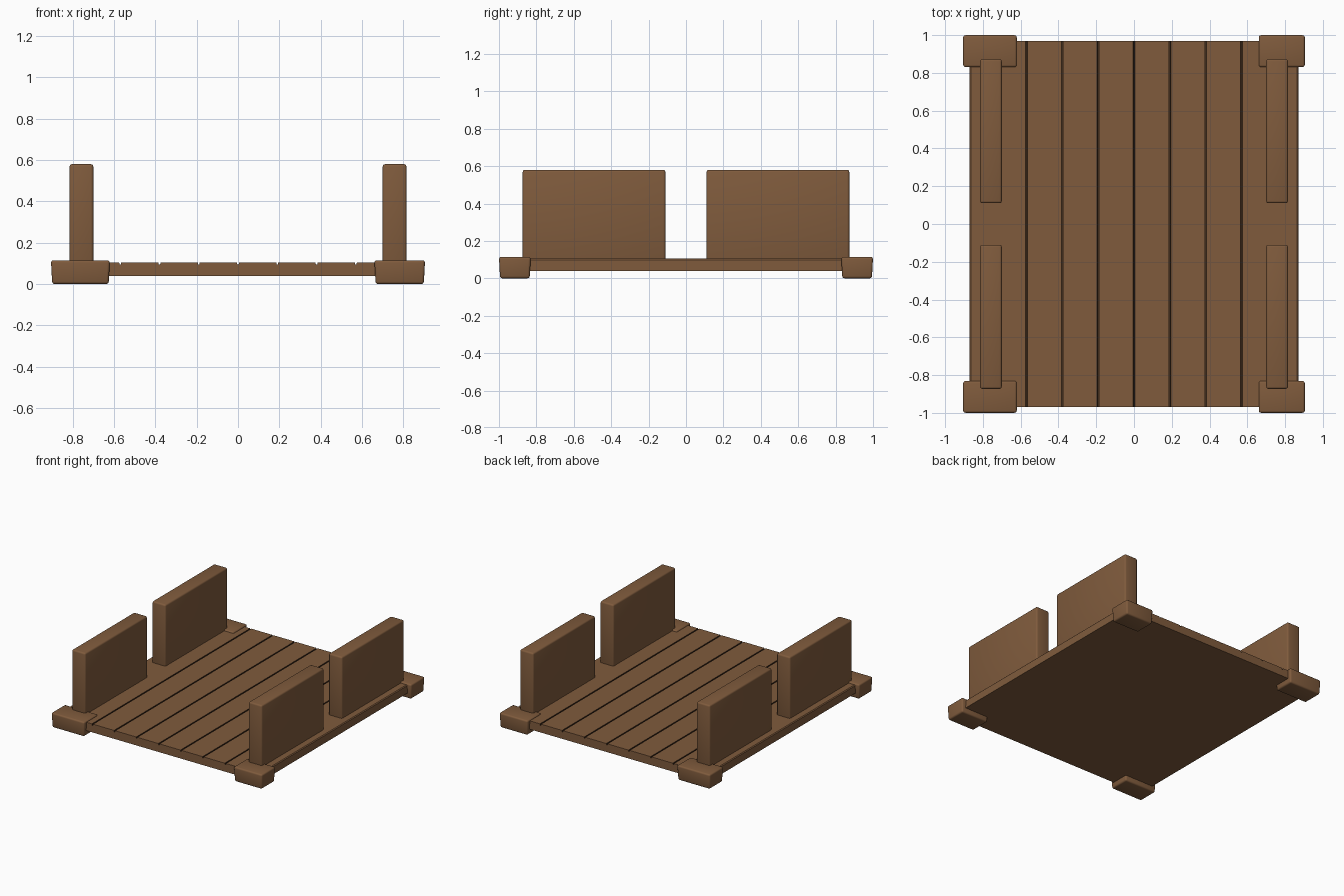
import bpy
import bmesh

default = bpy.data.objects.get("Cube")
if default:
    bpy.data.objects.remove(default, do_unlink=True)


def make_material(name, rgb):
    mat = bpy.data.materials.new(name)
    mat.use_nodes = True
    mat.diffuse_color = (*rgb, 1)
    mat.node_tree.nodes["Principled BSDF"].inputs["Base Color"].default_value = (*rgb, 1)
    return mat


wood = make_material("brown wood", (0.215, 0.105, 0.046))
gap = make_material("dark gap", (0.05, 0.025, 0.012))


def add_object(name, bm, materials):
    bmesh.ops.recalc_face_normals(bm, faces=bm.faces)
    mesh = bpy.data.meshes.new(name)
    bm.to_mesh(mesh)
    bm.free()
    for mat in materials:
        mesh.materials.append(mat)
    obj = bpy.data.objects.new(name, mesh)
    bpy.context.collection.objects.link(obj)
    return obj


def rounded_box(name, low, high, bevel, taper=0.0):
    """Box between two corners, with softened edges and a narrower base."""
    bm = bmesh.new()
    bmesh.ops.create_cube(bm, size=1)
    for v in bm.verts:
        bottom = v.co.z < 0
        for i in range(3):
            side = 1 if v.co[i] > 0 else -1
            v.co[i] = high[i] if side > 0 else low[i]
            if bottom and i < 2:
                v.co[i] -= side * taper
    obj = add_object(name, bm, [wood])
    mod = obj.modifiers.new("soft edges", "BEVEL")
    mod.width = bevel
    mod.segments = 3
    bpy.ops.object.select_all(action="DESELECT")
    obj.select_set(True)
    bpy.context.view_layer.objects.active = obj
    bpy.ops.object.modifier_apply(modifier=mod.name)
    bpy.ops.object.shade_smooth_by_angle(angle=0.6)
    return obj


# Deck: plank cross-section with shallow dark gaps, extruded front to back
half_w, half_d, base, top = 0.87, 0.97, 0.04, 0.105
gap_half, gap_depth = 0.005, 0.01
section = [(-half_w, base), (-half_w, top - 0.006), (-half_w + 0.006, top)]
for i in range(-3, 4):
    x = i * 0.19
    section += [(x - gap_half, top), (x - gap_half * 0.7, top - gap_depth),
                (x + gap_half * 0.7, top - gap_depth), (x + gap_half, top)]
section += [(half_w - 0.006, top), (half_w, top - 0.006), (half_w, base)]

bm = bmesh.new()
front = bm.faces.new([bm.verts.new((x, -half_d, z)) for x, z in section])
extruded = bmesh.ops.extrude_face_region(bm, geom=[front], use_keep_orig=True)
for item in extruded["geom"]:
    if isinstance(item, bmesh.types.BMVert):
        item.co.y = half_d
for face in bm.faces:
    center = face.calc_center_median()
    in_gap = top - gap_depth - 0.001 < center.z < top - 0.004
    if in_gap and abs(center.x) < 0.6 and abs(center.y) < 0.1:
        face.material_index = 1
add_object("plank_deck", bm, [wood, gap])

# Corner feet and side panels, mirrored to all four corners
for sx, side in ((-1, "right"), (1, "left")):
    for sy, end in ((-1, "front"), (1, "back")):
        inner = 0.62 if sx < 0 else 0.66
        xs = sorted((sx * inner, sx * 0.905))
        ys = sorted((sy * 0.83, sy))
        rounded_box(f"{end}_{side}_foot", (xs[0], ys[0], 0), (xs[1], ys[1], 0.115),
                    0.012, taper=0.006)
        xs = sorted((sx * 0.70, sx * 0.815))
        ys = sorted((sy * 0.11, sy * 0.873))
        rounded_box(f"{end}_{side}_panel", (xs[0], ys[0], 0.08), (xs[1], ys[1], 0.58), 0.012)
